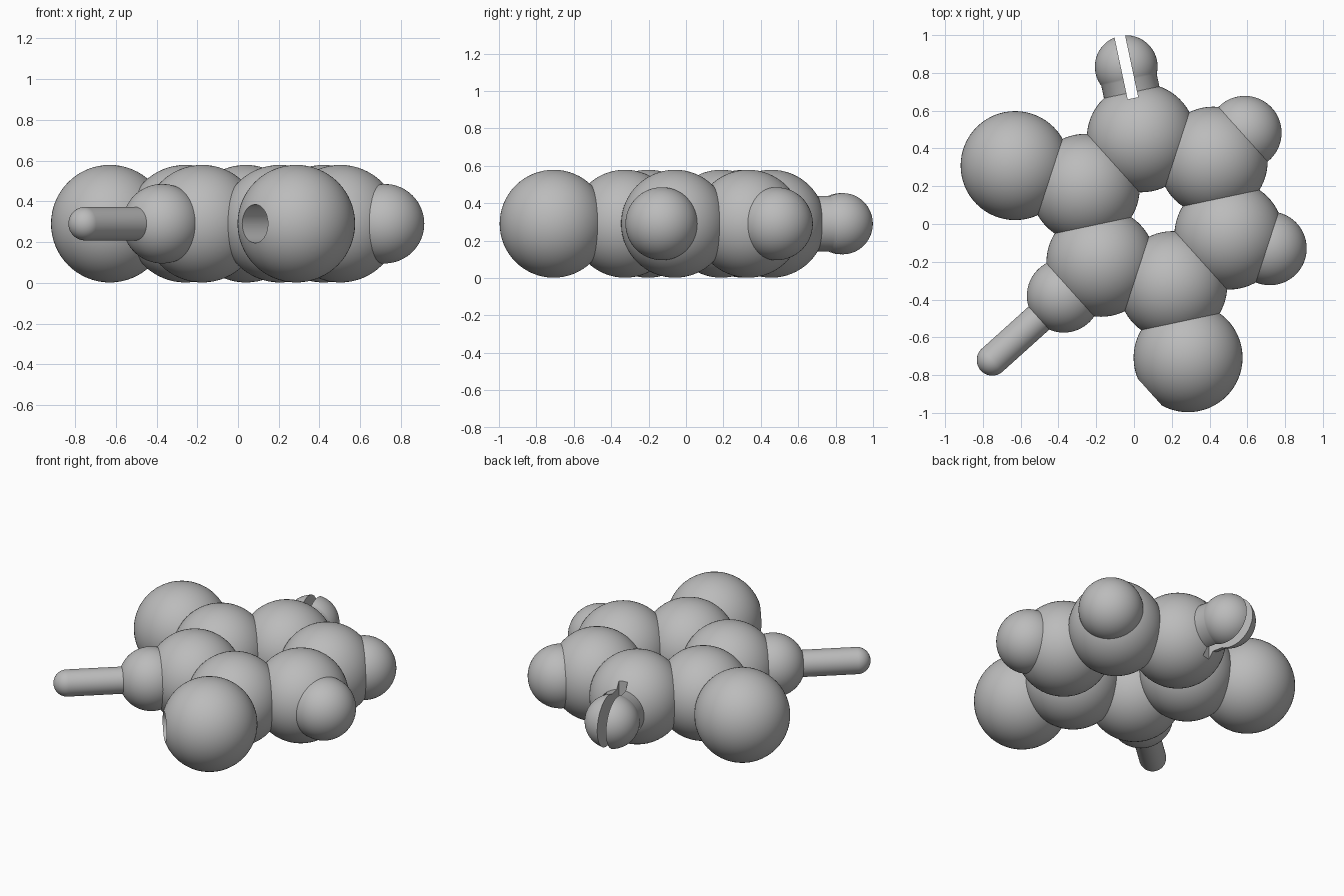
import bpy, bmesh
from math import radians, cos, sin, pi, sqrt
from mathutils import Vector

old = bpy.data.objects.get("Cube")
if old:
    bpy.data.objects.remove(old, do_unlink=True)

CENTRE = Vector((0.122, 0.065, 0.29))   # middle of the ring
RING, BIG, SMALL = 0.4, 0.2885, 0.195

grey = bpy.data.materials.new("grey")
grey.use_nodes = True
grey.diffuse_color = (0.5, 0.5, 0.5, 1)
grey.node_tree.nodes["Principled BSDF"].inputs["Base Color"].default_value = (0.5, 0.5, 0.5, 1)


def outward(degrees):
    return Vector((cos(radians(degrees)), sin(radians(degrees)), 0))


def finish(name, bm, place, direction):
    """Turn a bmesh built along z into an object pointing along direction."""
    bmesh.ops.recalc_face_normals(bm, faces=bm.faces)
    mesh = bpy.data.meshes.new(name)
    turn = direction.to_track_quat('Z', 'Y').to_matrix().to_4x4()
    bm.transform(turn)
    bm.to_mesh(mesh)
    bm.free()
    obj = bpy.data.objects.new(name, mesh)
    obj.location = place
    mesh.materials.append(grey)
    bpy.context.collection.objects.link(obj)
    return obj


def lathe(name, profile, place, direction, steps=64):
    """Spin a (radius, height) profile that starts and ends on the axis."""
    bm = bmesh.new()
    verts = [bm.verts.new((r, 0, h)) for r, h in profile]
    edges = [bm.edges.new(pair) for pair in zip(verts, verts[1:])]
    bmesh.ops.spin(bm, geom=verts + edges, cent=(0, 0, 0), axis=(0, 0, 1),
                   angle=2 * pi, steps=steps)
    bmesh.ops.remove_doubles(bm, verts=bm.verts, dist=0.0005)
    return finish(name, bm, place, direction)


def arc(radius, height, start=-90, count=32):
    """Profile of a ball from a start latitude up to its pole."""
    angles = [radians(start + (90 - start) * i / count) for i in range(count + 1)]
    return [(max(0, radius * cos(a)) if i < count else 0, height + radius * sin(a))
            for i, a in enumerate(angles)]


def ball(name, radius, degrees, distance):
    return lathe(name, arc(radius, 0), CENTRE + outward(degrees) * distance, Vector((0, 0, 1)))


def cut(target, cutter):
    mod = target.modifiers.new("cut", 'BOOLEAN')
    mod.operation, mod.solver, mod.object = 'DIFFERENCE', 'EXACT', cutter
    bpy.context.view_layer.update()
    bpy.context.view_layer.objects.active = target
    bpy.ops.object.modifier_apply(modifier=mod.name)


# Ring of six large balls
names = ["back", "back_left", "left", "front", "right", "back_right"]
ring = [ball("ring_ball_" + n, BIG, 102 - 60 * i, RING) for i, n in enumerate(names)]

# Balls around the ring
outer_right = ball("outer_large_ball_right", BIG, 162, 0.79)
outer_front = ball("outer_large_ball_front", BIG, -78, 0.79)
small_balls = [ball("outer_small_ball_back", SMALL, 42, 0.625),
               ball("outer_small_ball_left", SMALL, -18, 0.628),
               ball("peg_base_ball", SMALL, 222, 0.665)]

# Peg with a rounded tip
peg_way = outward(222)
peg = lathe("peg", [(0, 0.665), (0.082, 0.665)] + arc(0.082, 1.174, 0), CENTRE, peg_way)

# Snap connector: short neck with a ball head, split by a slot
NECK, HEAD = 0.15, 0.166
seat = sqrt(HEAD ** 2 - NECK ** 2)
start = -90 + 180 / pi * (pi / 2 - abs(Vector((NECK, -seat)).angle_signed(Vector((1, 0)))))
snap_way = outward(102)
snap = lathe("snap_connector", [(0, 0.5), (NECK, 0.5)] + arc(HEAD, 0.785, start),
             CENTRE, snap_way)
bm = bmesh.new()
bmesh.ops.create_cube(bm, size=1)
for v in bm.verts:
    v.co = Vector((v.co.x * 0.057, v.co.y, 0.614 + 0.5 + v.co.z))
slot = finish("slot_cutter", bm, CENTRE, snap_way)
# keep the thin side of the slot level
bounds = [v.co.z for v in slot.data.vertices]
if max(bounds) - min(bounds) < 0.5:
    for v in slot.data.vertices:
        side = snap_way.cross(Vector((0, 0, 1)))
        a, b, c = v.co.dot(snap_way), v.co.dot(side), v.co.z
        v.co = snap_way * a + side * c + Vector((0, 0, b))
    slot.data.flip_normals()
slot.hide_render = True
cut(snap, slot)
cut(ring[0], slot)

# Round socket bored into the front large ball
bore = lathe("socket_cutter", [(0, -0.1), (0.094, -0.1), (0.094, 0.5), (0, 0.5)],
             outer_front.location.copy(), peg_way)
bore.hide_render = True
cut(outer_front, bore)

for cutter in (slot, bore):
    bpy.data.objects.remove(cutter, do_unlink=True)

# Smooth surfaces with crisp rims
bpy.ops.object.select_all(action='DESELECT')
parts = ring + [outer_right, outer_front, peg, snap] + small_balls
for part in parts:
    part.select_set(True)
bpy.context.view_layer.objects.active = parts[0]
bpy.ops.object.shade_smooth_by_angle(angle=radians(30))
